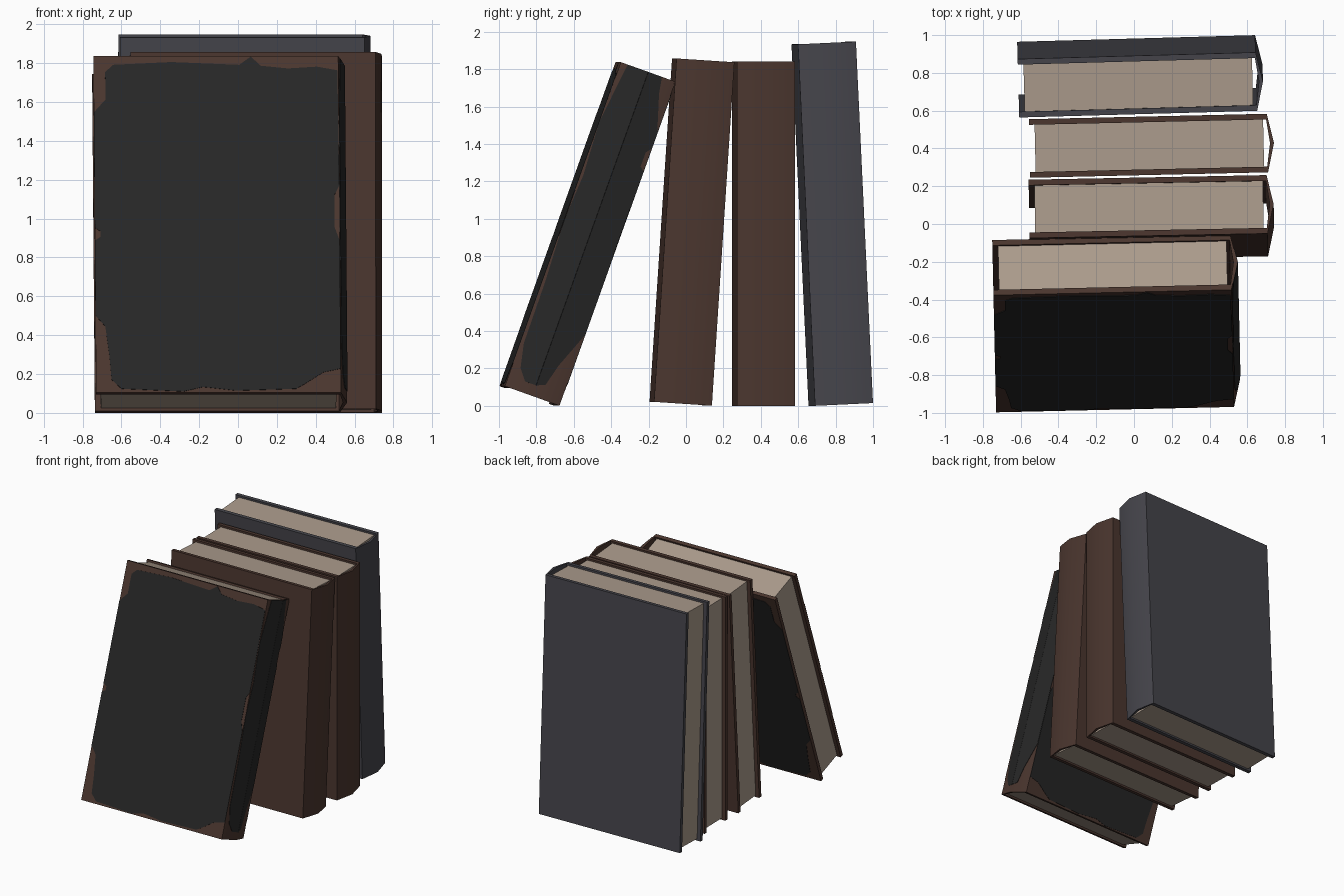
import bpy, bmesh
from math import radians
from mathutils import Matrix, Vector

if "Cube" in bpy.data.objects:
    bpy.data.objects.remove(bpy.data.objects["Cube"])

def material(name, r, g, b):
    m = bpy.data.materials.new(name)
    m.diffuse_color = (r, g, b, 1)
    m.use_nodes = True
    m.node_tree.nodes["Principled BSDF"].inputs["Base Color"].default_value = m.diffuse_color
    return m

BROWN = material("brown leather", .070, .037, .028)
BLACK = material("black cloth", .0194, .0194, .0194)
SLATE = material("slate cloth", .061, .060, .072)
PAPER = material("old paper", .413, .332, .266)

W, T, BOARD, BULGE = 1.26, .31, .03, .035   # board width, thickness, board, spine bulge

def prism(name, points, offset, mat, world):
    """Extrude a flat outline along an offset vector."""
    bm = bmesh.new()
    face = bm.faces.new([bm.verts.new(p) for p in points])
    ext = bmesh.ops.extrude_face_region(bm, geom=[face], use_keep_orig=True)
    moved = [g for g in ext["geom"] if isinstance(g, bmesh.types.BMVert)]
    bmesh.ops.translate(bm, verts=moved, vec=offset)
    bmesh.ops.recalc_face_normals(bm, faces=bm.faces)
    mesh = bpy.data.meshes.new(name)
    bm.to_mesh(mesh)
    bm.free()
    mesh.materials.append(mat)
    ob = bpy.data.objects.new(name, mesh)
    bpy.context.collection.objects.link(ob)
    ob.matrix_world = world
    bpy.ops.object.select_all(action='DESELECT')
    ob.select_set(True)
    bpy.context.view_layer.objects.active = ob
    bpy.ops.object.shade_smooth_by_angle(angle=radians(30))
    return ob

def book(name, origin, lean, yaw, height, mat):
    world = (Matrix.Translation(origin) @ Matrix.Rotation(radians(yaw), 4, 'Z')
             @ Matrix.Rotation(radians(-lean), 4, 'X'))
    # one folded cover: two boards and a pointed spine
    cover = [(0, 0), (W, 0), (W + BULGE, T / 2), (W, T), (0, T),
             (0, T - BOARD), (W - .004, T - BOARD), (W + .014, T / 2),
             (W - .004, BOARD), (0, BOARD)]
    prism(name + "_cover", [(x, y, 0) for x, y in cover], (0, 0, height), mat, world)
    # page block, set in from the cover edges
    x0, x1, y0, y1 = .03, W - .02, BOARD, T - BOARD
    prism(name + "_pages", [(x0, y0, .015), (x1, y0, .015), (x1, y1, .015), (x0, y1, .015)],
          (0, 0, height - .03), PAPER, world)
    return world

leaning = book("leaning_book", (-.73, -.997, .105), 19.7, 1.3, 1.84, BROWN)
book("second_book", (-.55, -.195, .021), 3.75, 1.1, 1.84, BROWN)
book("third_book", (-.55, .245, 0), 0, 1.3, 1.84, BROWN)
book("tall_book", (-.61, .655, 0), -2.7, 1.6, 1.935, SLATE)

# black cloth with ragged worn edges on the leaning book
board_wear = [(0, .42), (.05, .36), (.07, .2), (.08, .07), (.13, .02), (.45, .005),
              (.55, .03), (.72, .01), (1.03, .02), (1.08, .05), (1.17, .11), (1.26, .13),
              (1.26, .83), (1.235, .9), (1.235, 1.08), (1.26, 1.13), (1.255, 1.76),
              (1.15, 1.78), (1, 1.77), (.86, 1.785), (.81, 1.835), (.75, 1.79), (.4, 1.805),
              (.1, 1.79), (.06, 1.75), (.06, 1.6), (0, 1.53), (0, .9), (.03, .88),
              (.03, .85), (0, .83)]
spine_front = [(.12, .25), (.3, .12), (.6, .06), (1, .06), (1, 1.84), (.25, 1.84),
               (0, 1.5), (.1, 1.2), (0, .95), (.1, .6)]
spine_back = [(0, .06), (.3, .08), (.5, .2), (.8, .32), (1, .4), (1, 1.33), (.85, 1.35),
              (.85, 1.43), (1, 1.46), (1, 1.55), (.8, 1.65), (.6, 1.75), (.5, 1.84), (0, 1.84)]

def plate(name, outline, start, end):
    """Thin cloth plate on the upright wall from start to end (scaled 0..1)."""
    a, b = Vector((*start, 0)), Vector((*end, 0))
    d = (b - a).normalized()
    out = Vector((d.y, -d.x, 0)) * .003
    prism(name, [a.lerp(b, s) + Vector((0, 0, v)) for s, v in outline], out, BLACK, leaning)

scaled = [(u / W, v) for u, v in board_wear]
plate("front_cloth", scaled, (0, 0), (W, 0))
plate("back_cloth", [(1 - s, v) for s, v in scaled], (W, T), (0, T))
plate("spine_cloth_front", spine_front, (W, 0), (W + BULGE, T / 2))
plate("spine_cloth_back", spine_back, (W + BULGE, T / 2), (W, T))
